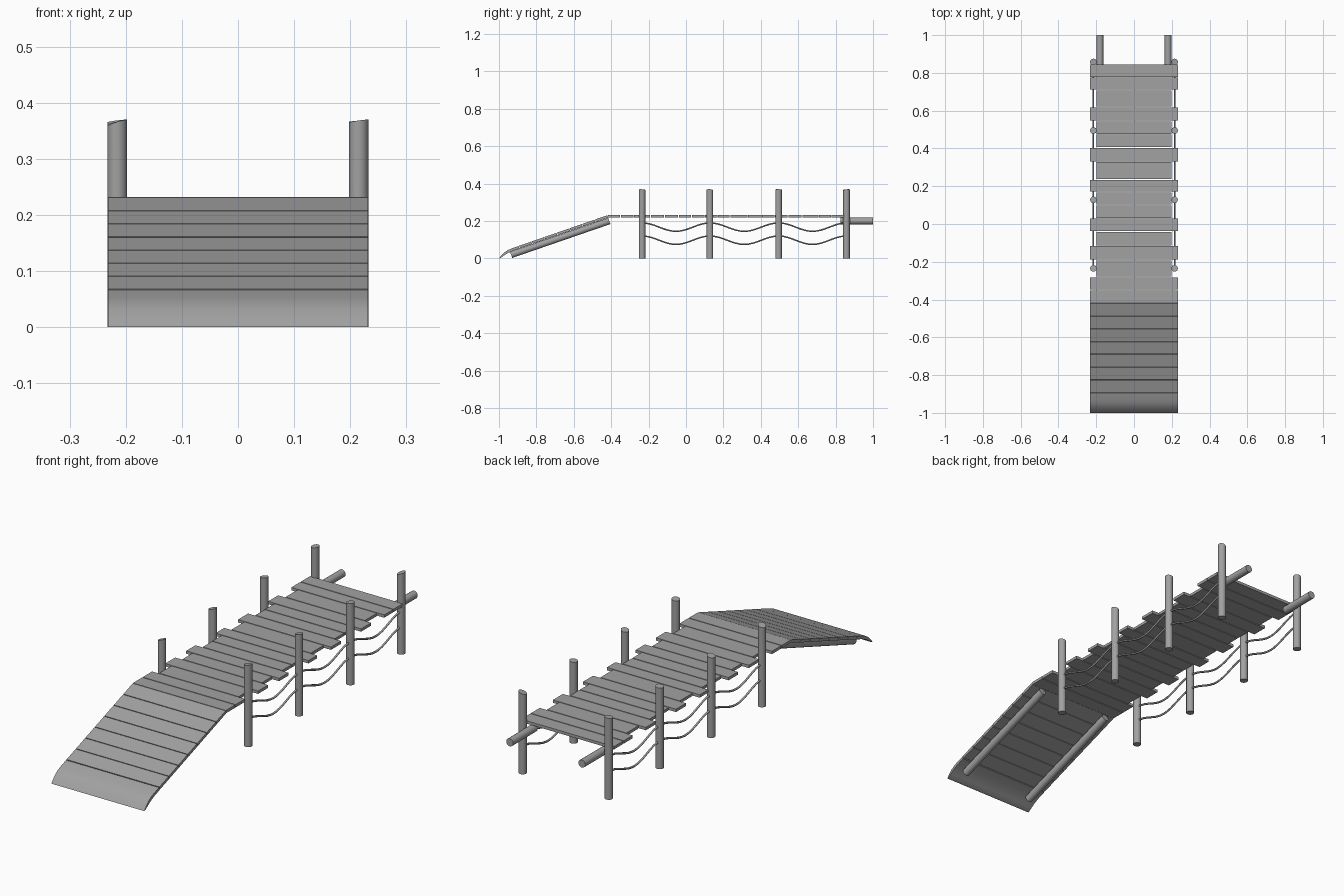
import bpy, bmesh, math, random
from mathutils import Vector

random.seed(4)
if "Cube" in bpy.data.objects:
    bpy.data.objects.remove(bpy.data.objects["Cube"], do_unlink=True)

GREY = (0.36, 0.36, 0.36, 1)
wood = bpy.data.materials.new("weathered grey wood")
wood.use_nodes = True
wood.diffuse_color = GREY
wood.node_tree.nodes["Principled BSDF"].inputs["Base Color"].default_value = GREY


def finish(name, bm, smooth=False):
    mesh = bpy.data.meshes.new(name)
    bmesh.ops.recalc_face_normals(bm, faces=bm.faces)
    bm.to_mesh(mesh)
    bm.free()
    mesh.materials.append(wood)
    ob = bpy.data.objects.new(name, mesh)
    bpy.context.collection.objects.link(ob)
    if smooth:
        bpy.ops.object.select_all(action='DESELECT')
        ob.select_set(True)
        bpy.context.view_layer.objects.active = ob
        bpy.ops.object.shade_smooth_by_angle(angle=math.radians(40))
    return ob


def board(name, profile, half_width, smooth=False):
    """Extrude a (y, z) outline across x."""
    bm = bmesh.new()
    face = bm.faces.new([bm.verts.new((-half_width, y, z)) for y, z in profile])
    new = bmesh.ops.extrude_face_region(bm, geom=[face])["geom"]
    bmesh.ops.translate(bm, vec=(2 * half_width, 0, 0),
                        verts=[v for v in new if isinstance(v, bmesh.types.BMVert)])
    return finish(name, bm, smooth)


def log(name, start, end, radius, slant=0.0, turn=0.0):
    """Round pole between two points; slant lowers one side of its far end."""
    a, b = Vector(start), Vector(end)
    bm = bmesh.new()
    bmesh.ops.create_cone(bm, cap_ends=True, segments=16, radius1=radius,
                          radius2=radius, depth=(b - a).length)
    for v in bm.verts:
        if v.co.z > 0:
            side = (v.co.x * math.cos(turn) + v.co.y * math.sin(turn)) / radius
            v.co.z -= slant * (1 + side) / 2
    ob = finish(name, bm, True)
    ob.location = (a + b) / 2
    ob.rotation_euler = (b - a).to_track_quat('Z', 'Y').to_euler()


def rope(name, x, y0, y1, z_top, sag, radius=0.0045):
    curve = bpy.data.curves.new(name, 'CURVE')
    curve.dimensions = '3D'
    curve.bevel_depth = radius
    curve.bevel_resolution = 1
    curve.use_fill_caps = True
    spline = curve.splines.new('POLY')
    steps = 16
    spline.points.add(steps)
    for i, p in enumerate(spline.points):
        t = i / steps
        drop = sag * (1 - math.cos(2 * math.pi * t)) / 2
        p.co = (x, y0 + (y1 - y0) * t, z_top - drop, 1)
    curve.materials.append(wood)
    bpy.context.collection.objects.link(bpy.data.objects.new(name, curve))


# Deck planks: alternating wide (W) and narrow (n) boards from front to back
edges = [-0.42, -0.35, -0.28, -0.19, -0.115, -0.04, 0.03, 0.10, 0.17,
         0.235, 0.33, 0.405, 0.475, 0.545, 0.62, 0.71, 0.777, 0.847]
for i, kind in enumerate("WWnWnWnnWnWnnWnWW"):
    y0, y1 = edges[i] + 0.002, edges[i + 1] - 0.002
    half = 0.232 if kind == "W" else 0.198
    board("deck_plank", [(y0, 0.219), (y1, 0.219), (y1, 0.232), (y0, 0.232)], half)

# Ramp planks sloping down to the front
SLOPE, TOP_Y, TOP_Z, STEP = 0.346, -0.42, 0.231, 0.0676
for i in range(7):
    y1 = TOP_Y - i * STEP - (0.0015 if i else 0)
    y0 = TOP_Y - (i + 1) * STEP + 0.0015
    z1, z0 = (TOP_Z + (y - TOP_Y) * SLOPE for y in (y1, y0))
    board("ramp_plank", [(y0, z0), (y1, z1), (y1 + 0.004, z1 - 0.013),
                         (y0 + 0.004, z0 - 0.013)], 0.232)

# Rounded lip where the ramp meets the ground
board("ramp_lip", [(-0.895, 0.066), (-0.93, 0.054), (-0.952, 0.045), (-0.97, 0.033),
                   (-0.986, 0.017), (-1.0, 0.0), (-0.992, 0.002), (-0.975, 0.014),
                   (-0.955, 0.027), (-0.925, 0.041), (-0.891, 0.053)], 0.232, True)

post_ys = [-0.235, 0.128, 0.495, 0.858]
for side, x in (("left", 0.215), ("right", -0.215)):
    # Upright posts with unevenly sawn tops
    for y in post_ys:
        log(side + "_post", (x, y, 0), (x, y, 0.37), 0.0175,
            random.uniform(0.003, 0.014), random.uniform(-0.6, 0.6))
    # Two sagging ropes in every bay
    for y0, y1 in zip(post_ys, post_ys[1:]):
        for z in (0.19, 0.12):
            rope(side + "_rope", x, y0, y1, z, 0.045)
    # Bearer logs under the ramp and at the back end
    bx = math.copysign(0.18, x)
    log(side + "_ramp_bearer", (bx, -0.935, 0.019), (bx, -0.41, 0.2), 0.0175)
    log(side + "_back_bearer", (bx, 0.825, 0.2), (bx, 1.0, 0.2), 0.0175)
